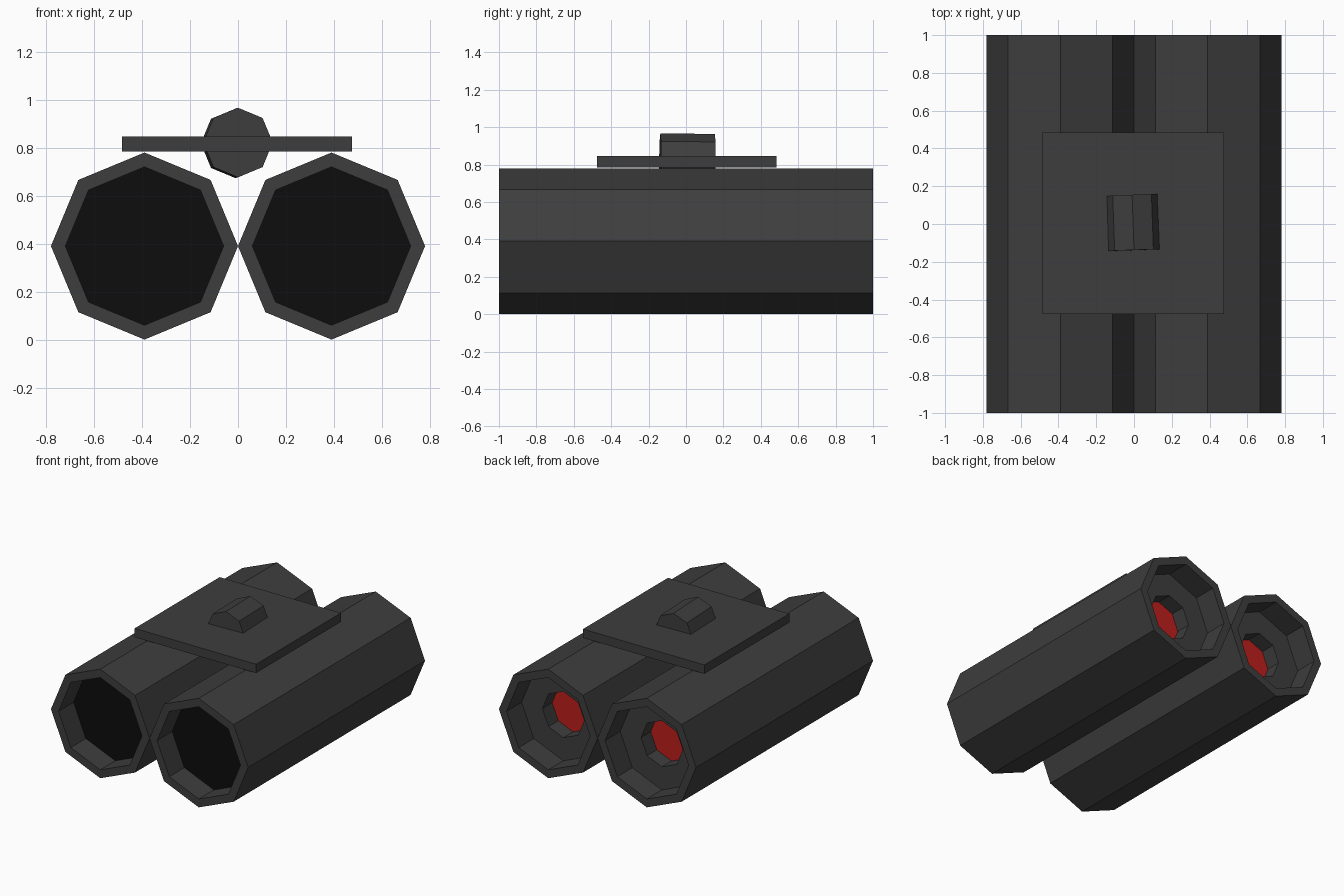
import bpy, bmesh, math
from mathutils import Euler

if "Cube" in bpy.data.objects:
    bpy.data.objects.remove(bpy.data.objects["Cube"])

SIDES = 8
R = 0.39       # outer radius of each barrel
RECESS = 0.33  # radius of the end recesses
BORE = 0.165   # radius of the rear eyepiece hole


def material(name, rgb):
    m = bpy.data.materials.new(name)
    m.diffuse_color = (*rgb, 1)
    m.use_nodes = True
    m.node_tree.nodes["Principled BSDF"].inputs["Base Color"].default_value = m.diffuse_color
    return m


dark = material("dark_grey", (0.048, 0.048, 0.048))
black = material("black", (0.004, 0.004, 0.004))
red = material("red", (0.5, 0.014, 0.012))


def turned(name, profile, mat, loc=(0, 0, 0), rot=(0, 0, 0), cap_start=False, cap_end=False):
    """Eight-sided part turned around the y axis from (y, radius) pairs."""
    bm = bmesh.new()
    rings = []
    for y, r in profile:
        rings.append([bm.verts.new((r * math.cos(a), y, r * math.sin(a)))
                      for a in (2 * math.pi * i / SIDES for i in range(SIDES))])
    for a, b in zip(rings, rings[1:]):
        for i in range(SIDES):
            j = (i + 1) % SIDES
            bm.faces.new((a[i], b[i], b[j], a[j]))
    if cap_start:
        bm.faces.new(rings[0])
    if cap_end:
        bm.faces.new(rings[-1][::-1])
    return finish(bm, name, mat, loc, rot)


def finish(bm, name, mat, loc, rot=(0, 0, 0)):
    me = bpy.data.meshes.new(name)
    bm.to_mesh(me)
    bm.free()
    me.materials.append(mat)
    ob = bpy.data.objects.new(name, me)
    ob.location = loc
    ob.rotation_euler = Euler(rot)
    bpy.context.collection.objects.link(ob)
    return ob


# Barrels with front lenses and rear eyepieces
barrel = [(-0.83, RECESS), (-1, RECESS), (-1, R), (1, R), (1, RECESS),
          (0.83, RECESS), (0.83, BORE), (0.72, BORE)]
for side, x in (("left", -R), ("right", R)):
    at = (x, 0, R)
    turned(side + "_barrel", barrel, dark, at)
    turned(side + "_front_lens", [(-0.83, RECESS)], black, at, cap_start=True)
    turned(side + "_eyepiece_lens", [(0.72, BORE)], red, at, cap_end=True)

# Flat bridge plate joining the barrels
bm = bmesh.new()
bmesh.ops.create_cube(bm, size=1)
bmesh.ops.scale(bm, vec=(0.96, 0.96, 0.063), verts=bm.verts)
finish(bm, "bridge_plate", dark, (-0.004, 0.004, 0.815))

# Focus knob through the plate, slightly askew
turned("focus_knob", [(-0.146, 0.145), (0.146, 0.145)], dark, (-0.005, 0.007, 0.82),
       (math.radians(-0.7), 0, math.radians(2)), True, True)
